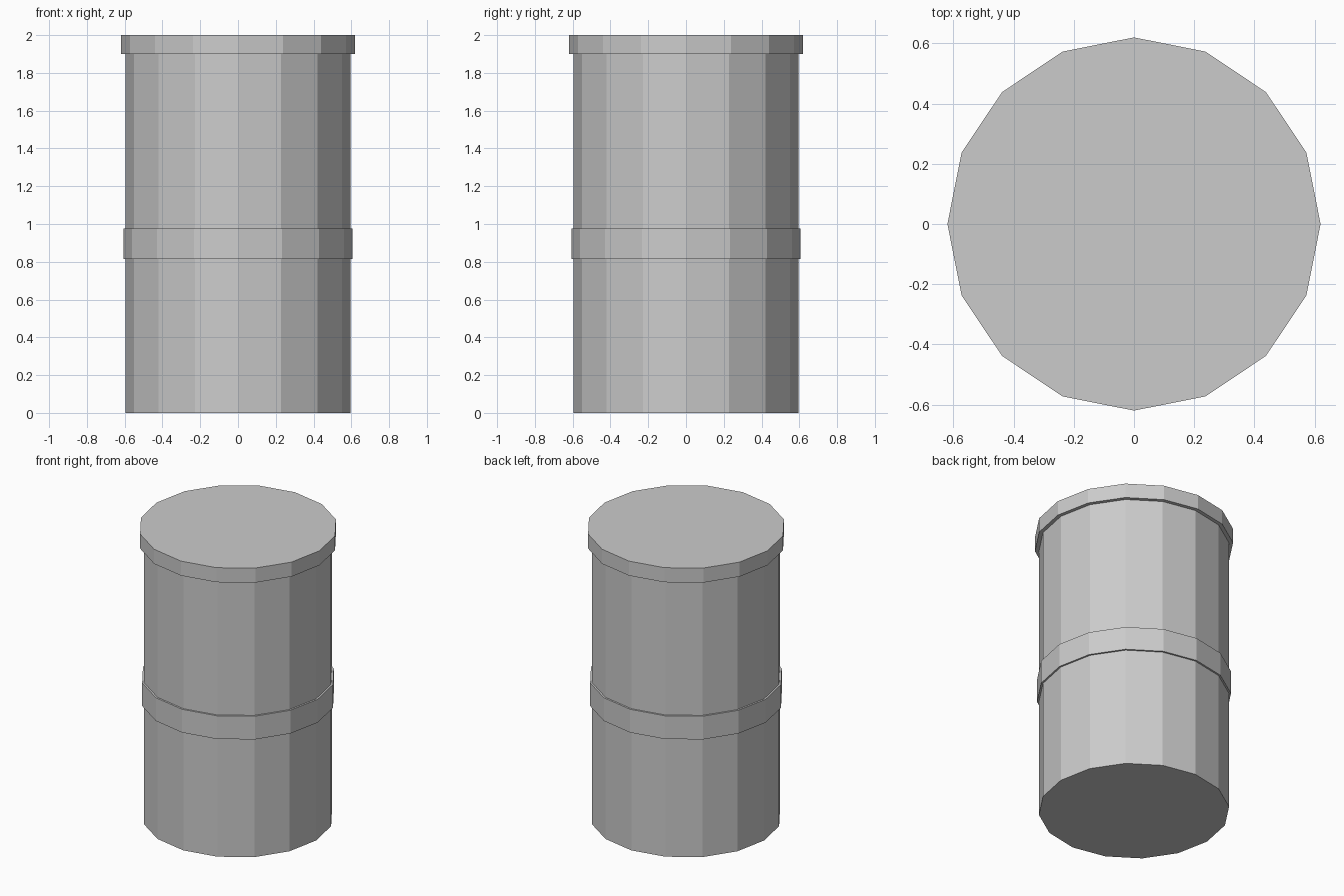
import bpy

# Remove the default cube
cube = bpy.data.objects.get("Cube")
if cube:
    bpy.data.objects.remove(cube, do_unlink=True)

SIDES = 16

# Single light grey finish
grey = bpy.data.materials.new("light_grey")
grey.use_nodes = True
colour = (0.6, 0.6, 0.6, 1)
grey.diffuse_color = colour
grey.node_tree.nodes["Principled BSDF"].inputs["Base Color"].default_value = colour


def drum(name, radius, bottom, top, fill="NGON"):
    """Flat-faced prism with corners on the x and y axes."""
    bpy.ops.mesh.primitive_cylinder_add(
        vertices=SIDES, radius=radius, depth=top - bottom,
        end_fill_type=fill, location=(0, 0, (top + bottom) / 2))
    obj = bpy.context.object
    obj.name = obj.data.name = name
    obj.data.materials.append(grey)
    return obj


# Main container and overhanging lid
drum("body", 0.595, 0, 1.9)
drum("lid", 0.62, 1.9, 2)

# Raised band around the middle, thickened inwards to meet the body
band = drum("middle_band", 0.607, 0.815, 0.975, "NOTHING")
rim = band.modifiers.new("thickness", "SOLIDIFY")
rim.thickness = 0.02
rim.offset = -1
